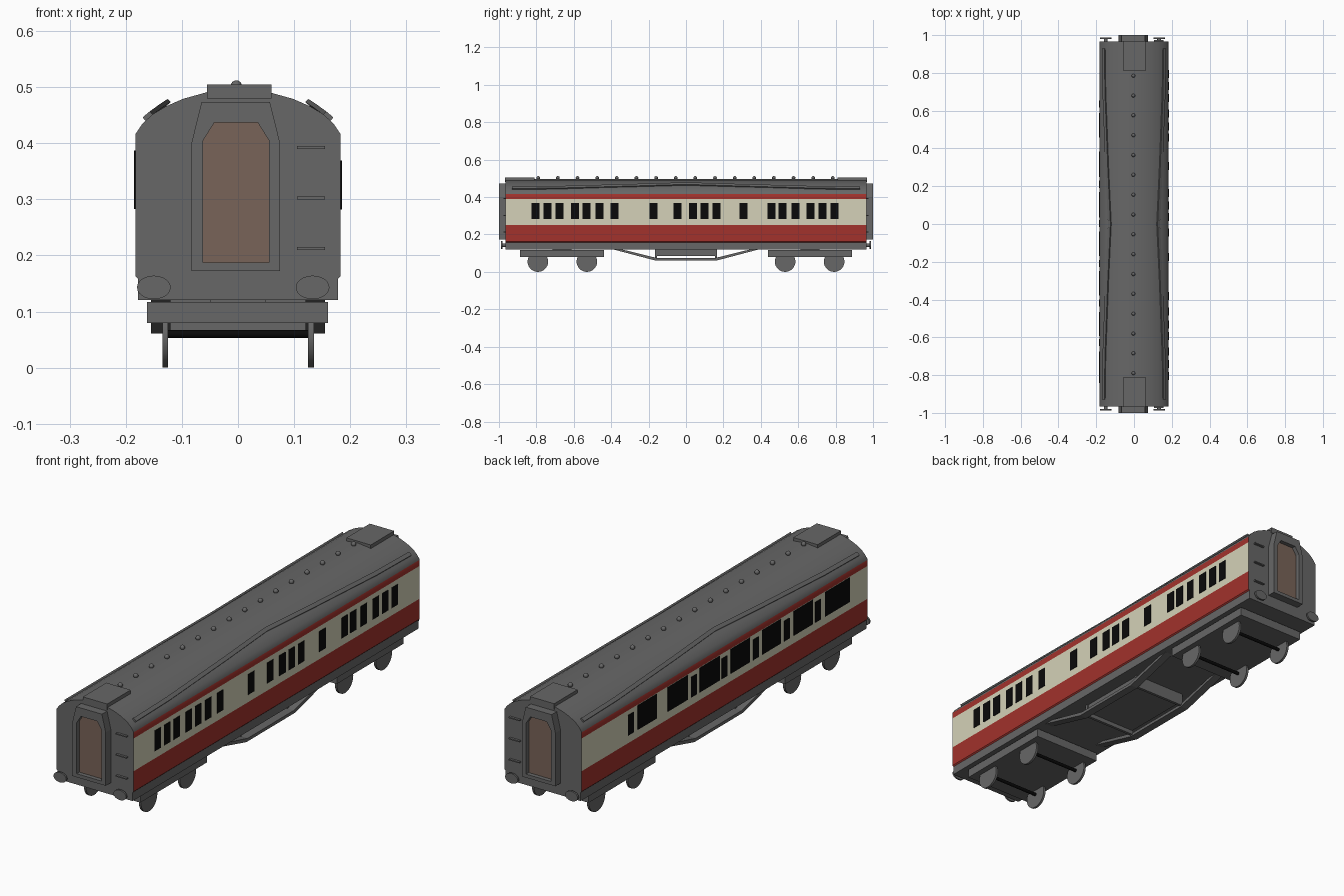
import bpy, bmesh, math
from mathutils import Matrix, Vector

if "Cube" in bpy.data.objects:
    bpy.data.objects.remove(bpy.data.objects["Cube"])


def material(name, rgb):
    m = bpy.data.materials.new(name)
    m.diffuse_color = (*rgb, 1)
    m.use_nodes = True
    m.node_tree.nodes["Principled BSDF"].inputs["Base Color"].default_value = m.diffuse_color
    return m


GREY = material("grey", (0.135, 0.135, 0.135))
RED = material("red", (0.36, 0.032, 0.025))
CREAM = material("cream", (0.66, 0.64, 0.48))
BLACK = material("black", (0.003, 0.003, 0.003))
BROWN = material("brown", (0.19, 0.127, 0.098))


def finish(name, bm, *mats, smooth=False):
    bmesh.ops.recalc_face_normals(bm, faces=bm.faces)
    mesh = bpy.data.meshes.new(name)
    bm.to_mesh(mesh)
    bm.free()
    for m in mats:
        mesh.materials.append(m)
    ob = bpy.data.objects.new(name, mesh)
    bpy.context.collection.objects.link(ob)
    if smooth:
        bpy.ops.object.select_all(action='DESELECT')
        ob.select_set(True)
        bpy.context.view_layer.objects.active = ob
        bpy.ops.object.shade_smooth_by_angle(angle=math.radians(35))
    return ob


def add_box(bm, x0, x1, y0, y1, z0, z1):
    c = Vector((x0 + x1, y0 + y1, z0 + z1)) / 2
    bmesh.ops.create_cube(bm, size=1, matrix=Matrix.Translation(c)
                          @ Matrix.Diagonal((x1 - x0, y1 - y0, z1 - z0, 1)))


def add_cyl(bm, centre, radius, length, axis, segs=24, flat=1):
    rot = Matrix.Rotation(math.pi / 2, 4, 'Y' if axis == 'X' else 'X')
    bmesh.ops.create_cone(bm, cap_ends=True, segments=segs, radius1=radius,
                          radius2=radius, depth=length,
                          matrix=Matrix.Translation(centre) @ Matrix.Diagonal((1, 1, flat, 1)) @ rot)


def add_prism(bm, pts, a, b, axis='Y'):
    """Extrude a closed profile along X or Y."""
    def at(p, d):
        return (p[0], d, p[1]) if axis == 'Y' else (d, p[0], p[1])
    r0, r1 = ([bm.verts.new(at(p, d)) for p in pts] for d in (a, b))
    bm.faces.new(r0)
    bm.faces.new(r1)
    for i in range(len(pts)):
        j = (i + 1) % len(pts)
        bm.faces.new((r0[i], r0[j], r1[j], r1[i]))


# Body shell with curved roof, banded by height on the sides
half = [(0.178, 0.121), (0.178, 0.158), (0.183, 0.163), (0.183, 0.25), (0.183, 0.39),
        (0.183, 0.416), (0.171, 0.434), (0.153, 0.451), (0.128, 0.466), (0.098, 0.479),
        (0.055, 0.491)]
bm = bmesh.new()
add_prism(bm, half + [(0, 0.497)] + [(-x, z) for x, z in reversed(half)], -0.965, 0.965)
for f in bm.faces:
    c = f.calc_center_median()
    if abs(c.x) > 0.179 and 0.159 < c.z < 0.416:
        f.material_index = 2 if 0.25 < c.z < 0.39 else 1
finish("body_shell", bm, GREY, RED, CREAM, smooth=True)

# Windows: small ones on the right, mixed sizes on the left
bm = bmesh.new()
for y in (-.805, -.741, -.676, -.594, -.532, -.463, -.382, -.174, -.045, .037,
          .099, .163, .307, .457, .516, .586, .666, .73, .794):
    add_box(bm, 0.18, 0.185, y - 0.021, y + 0.021, 0.282, 0.369)
finish("right_windows", bm, BLACK)
bm = bmesh.new()
for y in (.635, .21, .003, -.209, -.418, -.628):
    add_box(bm, -0.185, -0.18, y - 0.019, y + 0.019, 0.283, 0.37)
for y0, y1 in ((.459, .587), (.25, .385), (.034, .169), (-.169, -.04),
               (-.378, -.25), (-.594, -.465), (-.843, -.675)):
    add_box(bm, -0.185, -0.18, y0, y1, 0.283, 0.387)
finish("left_windows", bm, BLACK)

# End gangways, doors, buffers, steps and roof boxes
outer = [(-.083, .172), (.075, .172), (.075, .40), (.057, .473), (-.065, .473), (-.083, .40)]
inner = [(-.062, .187), (.055, .187), (.055, .405), (.035, .437), (-.042, .437), (-.062, .405)]
for s, end in ((-1, "front"), (1, "back")):
    bm = bmesh.new()
    rings = [[bm.verts.new((x, s * y, z)) for x, z in pts]
             for pts, y in ((outer, .96), (outer, 1.0), (inner, 1.0), (inner, .96))]
    for k in range(4):
        a, b = rings[k], rings[(k + 1) % 4]
        for i in range(6):
            j = (i + 1) % 6
            bm.faces.new((a[i], a[j], b[j], b[i]))
    finish(end + "_gangway_frame", bm, GREY)

    bm = bmesh.new()
    add_prism(bm, inner, s * 0.963, s * 0.982)
    finish(end + "_door", bm, BROWN)

    bm = bmesh.new()
    for x in (-0.15, 0.133):
        add_cyl(bm, (x, s * 0.984, 0.143), 0.030, 0.008, 'Y', flat=0.7)
        add_cyl(bm, (x, s * 0.97, 0.143), 0.010, 0.024, 'Y', segs=12)
    finish(end + "_buffers", bm, GREY, smooth=True)

    bm = bmesh.new()
    y0, y1 = sorted((s * 0.96, s * 0.975))
    for z in (0.21, 0.30, 0.39):
        add_box(bm, 0.105, 0.155, y0, y1, z, z + 0.005)
    finish(end + "_steps", bm, GREY)

    bm = bmesh.new()
    y0, y1 = sorted((s * 0.81, s * 0.968))
    add_box(bm, -0.055, 0.06, y0, y1, 0.48, 0.505)
    finish(end + "_roof_box", bm, GREY)

# Roof vents along the ridge
bm = bmesh.new()
for i in range(16):
    bmesh.ops.create_uvsphere(bm, u_segments=12, v_segments=8, radius=0.01,
                              matrix=Matrix.Translation((-0.003, -0.79 + i * 0.105, 0.502)))
finish("roof_vents", bm, GREY, smooth=True)

# Bowed rain strips on both roof slopes
path = [(-.93, .161, .449), (-.7, .158, .451), (-.3, .143, .462), (0, .129, .471),
        (.3, .143, .462), (.7, .158, .451), (.93, .161, .449)]
bm = bmesh.new()
for s in (-1, 1):
    prev = None
    for y, x, z in path:
        ring = [bm.verts.new((s * (x + dx), y, z + dz)) for dx, dz in
                ((-.009, .002), (.004, -.009), (.009, -.003), (-.004, .008))]
        if prev:
            for i in range(4):
                j = (i + 1) % 4
                bm.faces.new((prev[i], prev[j], ring[j], ring[i]))
        if abs(y) > 0.9:
            bm.faces.new(ring)
        prev = ring
finish("rain_strips", bm, GREY)

# Bogies with wheels and axles
for s, end in ((-1, "front"), (1, "back")):
    bm = bmesh.new()
    c = s * 0.663
    add_box(bm, -0.162, 0.16, c - 0.225, c + 0.225, 0.08, 0.117)
    add_box(bm, -0.05, 0.05, c - 0.05, c + 0.05, 0.11, 0.123)
    finish(end + "_bogie", bm, GREY)
    wheels, axles = bmesh.new(), bmesh.new()
    for y in (s * 0.53, s * 0.792):
        add_cyl(axles, (0, y, 0.06), 0.007, 0.25, 'X', segs=12)
        for x in (-0.13, 0.13):
            add_cyl(wheels, (x, y, 0.055), 0.055, 0.010, 'X', segs=32)
    finish(end + "_wheels", wheels, GREY, smooth=True)
    finish(end + "_axles", axles, BLACK, smooth=True)

# Underframe trusses, cross members and equipment box
truss = [(-.40, .123), (-.165, .061), (.165, .061), (.40, .123),
         (.355, .123), (.155, .074), (-.155, .074), (-.355, .123)]
bm = bmesh.new()
for x0, x1 in ((-0.155, -0.12), (0.12, 0.155)):
    add_prism(bm, truss, x0, x1, 'X')
for y in (-0.16, 0.16):
    add_box(bm, -0.125, 0.125, y - 0.006, y + 0.006, 0.067, 0.123)
finish("underframe_truss", bm, GREY)
bm = bmesh.new()
add_box(bm, -0.12, 0.12, -0.155, 0.155, 0.085, 0.123)
finish("equipment_box", bm, GREY)
